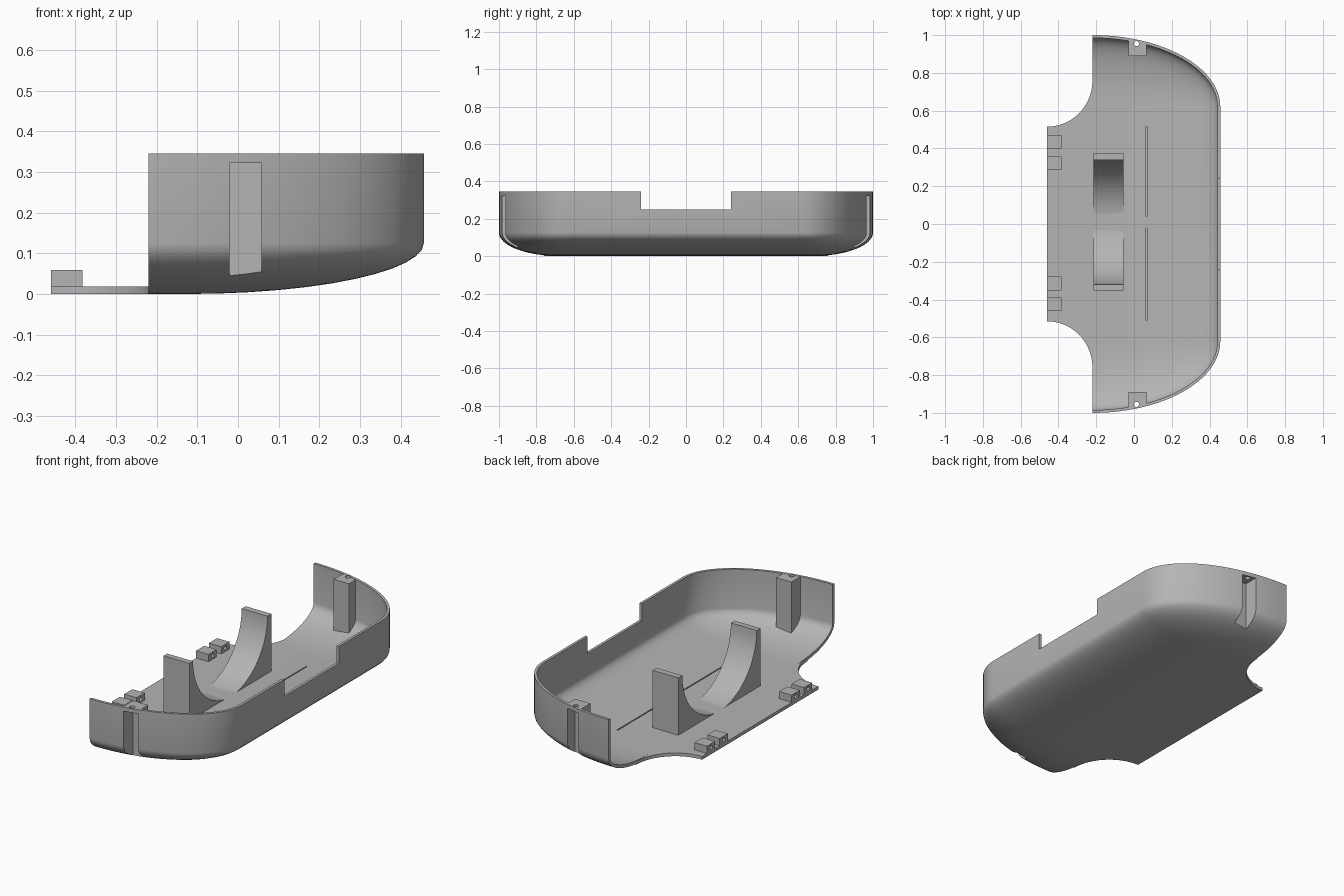
import bpy, bmesh, math
from math import sin, cos, pi

cube = bpy.data.objects.get("Cube")
if cube:
    bpy.data.objects.remove(cube, do_unlink=True)

GREY = (0.46, 0.46, 0.46, 1)
mat = bpy.data.materials.new("plain grey plastic")
mat.use_nodes = True
mat.diffuse_color = GREY
mat.node_tree.nodes["Principled BSDF"].inputs["Base Color"].default_value = GREY

EDGE = -0.22     # open side of the bowl
RIM = 0.345
FLOOR = 0.018


def finish(name, bm):
    bmesh.ops.recalc_face_normals(bm, faces=bm.faces)
    mesh = bpy.data.meshes.new(name)
    bm.to_mesh(mesh)
    bm.free()
    mesh.materials.append(mat)
    ob = bpy.data.objects.new(name, mesh)
    bpy.context.collection.objects.link(ob)
    return ob


def loft(name, rings):
    """Closed solid through rings of equal point count."""
    bm = bmesh.new()
    loops = [[bm.verts.new(p) for p in r] for r in rings]
    n = len(loops[0])
    for a, b in zip(loops, loops[1:]):
        for i in range(n):
            j = (i + 1) % n
            bm.faces.new((a[i], a[j], b[j], b[i]))
    bm.faces.new(loops[0])
    bm.faces.new(loops[-1])
    return finish(name, bm)


def box(name, x0, x1, y0, y1, z0, z1):
    pts = [(x0, y0), (x1, y0), (x1, y1), (x0, y1)]
    return loft(name, [[(x, y, z) for x, y in pts] for z in (z0, z1)])


def rod(name, centre, radius, length, axis):
    """Cylinder along x or z."""
    rings = []
    for d in (-length / 2, length / 2):
        ring = []
        for i in range(20):
            u, v = radius * cos(i * pi / 10), radius * sin(i * pi / 10)
            off = (d, u, v) if axis == "x" else (u, v, d)
            ring.append([c + o for c, o in zip(centre, off)])
        rings.append(ring)
    return loft(name, rings)


def cut(target, cutter):
    cutter.hide_render = True
    mod = target.modifiers.new("cut", "BOOLEAN")
    mod.operation = "DIFFERENCE"
    mod.solver = "EXACT"
    mod.object = cutter
    bpy.context.view_layer.objects.active = target
    bpy.ops.object.modifier_apply(modifier=mod.name)
    bpy.data.objects.remove(cutter, do_unlink=True)


def bowl(name, off, left, base, top):
    """Half-bowl solid: elliptical corners, rounded underside, flat open side."""
    def ring(s, z):
        rx, ry = 0.677 - off - 0.58 * s, 0.38 - off - 0.33 * s
        half = [(EDGE + rx * sin(i * pi / 48), 0.62 + ry * cos(i * pi / 48)) for i in range(25)]
        if left < EDGE:
            half.insert(0, (left, 0.62 + ry))
        return [(x, y, z) for x, y in half] + [(x, -y, z) for x, y in reversed(half)]
    rings = [ring(0, top)]
    for i in range(13):
        t = i * pi / 24
        rings.append(ring(1 - cos(t), base + (0.125 - base * 0.9) * (1 - sin(t))))
    return loft(name, rings)


# Shell: outer bowl minus a cavity that leaves the two screw posts standing
shell = bowl("shell", 0, EDGE, 0, RIM)
cavity = bowl("cavity", 0.015, -0.6, FLOOR, 0.5)
for s in (-1, 1):
    ya, yb = sorted((s * 0.89, s * 1.1))
    cut(cavity, box("post_space", -0.03, 0.065, ya, yb, -0.1, RIM - 0.001))
cut(shell, cavity)

# Screw pockets opening outward, and screw holes through the post tops
for s in (-1, 1):
    ya, yb = sorted((s * 0.902, s * 1.1))
    cut(shell, box("pocket", -0.021, 0.058, ya, yb, -0.1, 0.322))
    cut(shell, rod("screw_hole", (0.013, s * 0.955, RIM), 0.014, 0.1, "z"))

# Notch in the long wall and a fine groove in the floor
cut(shell, box("notch", 0.3, 0.6, -0.24, 0.24, 0.25, 0.5))
for y0, y1 in ((-0.51, -0.02), (0.04, 0.515)):
    cut(shell, box("groove", 0.063, 0.069, y0, y1, 0.011, 0.04))

# Floor tongue with concave corners
arc = [(-0.46 + 0.24 * sin(i * pi / 40), 0.76 - 0.245 * cos(i * pi / 40)) for i in range(21)]
outline = arc + [(x, -y) for x, y in reversed(arc)]
tongue = loft("floor_tongue", [[(x, y, z) for x, y in outline] for z in (0, FLOOR)])

# Cradle with a half-round seat
seat = [(0.01 + 0.33 * cos(a), RIM - 0.33 * sin(a)) for a in
        [0.015 + i * (pi - 0.03) / 40 for i in range(41)]]
profile = [(0.375, 0.01), (0.375, 0.34)] + seat + [(-0.352, 0.34), (-0.352, 0.01)]
cradle = loft("cradle", [[(x, y, z) for y, z in profile] for x in (-0.215, -0.055)])

# Hinge blocks with a pin hole
parts = [shell, tongue, cradle]
for i, y in enumerate((0.435, 0.322, -0.315, -0.425)):
    block = box(f"hinge_block_{i + 1}", -0.46, -0.383, y - 0.036, y + 0.036, 0.01, 0.059)
    cut(block, rod("pin_hole", (-0.42, y, 0.039), 0.011, 0.2, "x"))
    parts.append(block)

# Smooth shading with crisp edges
bpy.ops.object.select_all(action="DESELECT")
for ob in parts:
    ob.select_set(True)
bpy.context.view_layer.objects.active = shell
bpy.ops.object.shade_smooth_by_angle(angle=math.radians(30))
